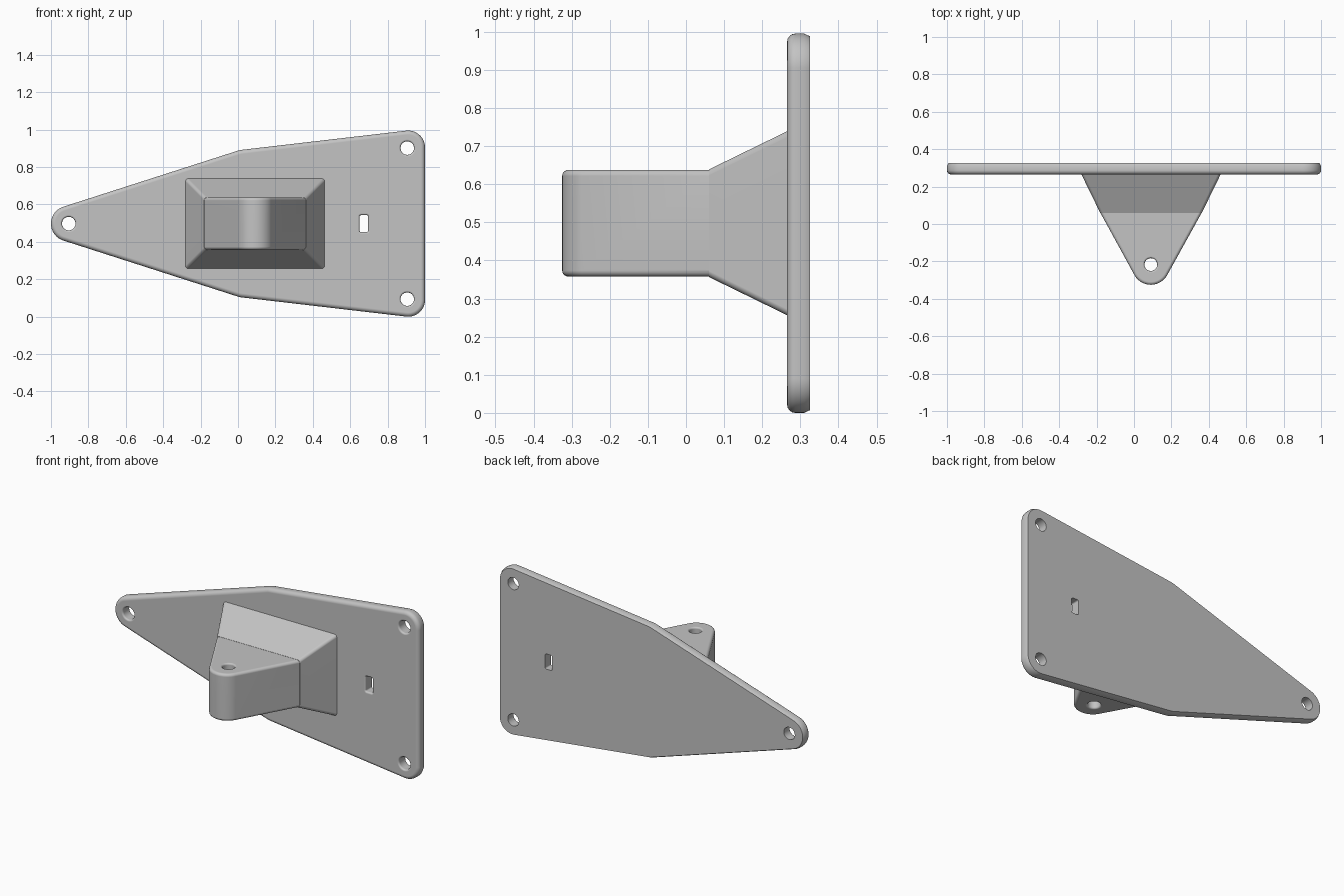
import bpy, bmesh, math
from mathutils import Vector
from mathutils.geometry import convex_hull_2d

cube = bpy.data.objects.get("Cube")
if cube:
    bpy.data.objects.remove(cube, do_unlink=True)

grey = bpy.data.materials.new("plain grey")
grey.use_nodes = True
grey.diffuse_color = (0.55, 0.55, 0.55, 1)
grey.node_tree.nodes["Principled BSDF"].inputs["Base Color"].default_value = grey.diffuse_color

MID = 0.4975               # height of the symmetry plane
FRONT, BACK = 0.265, 0.325  # plate faces


def hull(circles, n=48):
    """Counter-clockwise outline wrapped around circles (u, v, radius)."""
    pts = []
    for u, v, r in circles:
        for i in range(n if r else 1):
            a = math.tau * i / n
            pts.append(Vector((u + r * math.cos(a), v + r * math.sin(a))))
    out = [pts[i] for i in convex_hull_2d(pts)]
    area = sum(a.cross(b) for a, b in zip(out, out[1:] + out[:1]))
    return out if area > 0 else out[::-1]


def offset(outline, d):
    """Move an outline outwards by d with mitred corners."""
    res = []
    for i, p in enumerate(outline):
        a = (p - outline[i - 1]).normalized()
        b = (outline[(i + 1) % len(outline)] - p).normalized()
        na, nb = Vector((a.y, -a.x)), Vector((b.y, -b.x))
        res.append(p + (na + nb) * d / (1 + na.dot(nb)))
    return res


def fillet(w, direction, r, sign=-1, n=4):
    """Levels (offset, w) of a quarter round starting on the face at w."""
    steps = [math.pi / 2 * i / n for i in range(n + 1)]
    return [(sign * r * (1 - math.sin(t)), w + direction * r * (1 - math.cos(t))) for t in steps]


def loft(name, outline, levels, axis):
    """Stack offset copies of an outline along the y or z axis and cap them."""
    bm = bmesh.new()
    rings = []
    for d, w in levels:
        rings.append([bm.verts.new((p.x, w, p.y) if axis == "Y" else (p.x, p.y, w))
                      for p in offset(outline, d)])
    for lo, hi in zip(rings, rings[1:]):
        for i in range(len(lo)):
            bm.faces.new((lo[i - 1], lo[i], hi[i], hi[i - 1]))
    bm.faces.new(rings[0])
    bm.faces.new(rings[-1])
    bmesh.ops.recalc_face_normals(bm, faces=bm.faces)
    mesh = bpy.data.meshes.new(name)
    bm.to_mesh(mesh)
    bm.free()
    mesh.materials.append(grey)
    ob = bpy.data.objects.new(name, mesh)
    bpy.context.collection.objects.link(ob)
    return ob


def activate(ob):
    bpy.ops.object.select_all(action="DESELECT")
    ob.select_set(True)
    bpy.context.view_layer.objects.active = ob


def combine(ob, other, operation):
    mod = ob.modifiers.new("combine", "BOOLEAN")
    mod.operation, mod.object, mod.solver = operation, other, "EXACT"
    activate(ob)
    bpy.ops.object.modifier_apply(modifier=mod.name)
    bpy.data.objects.remove(other, do_unlink=True)


def finish(ob):
    activate(ob)
    bpy.ops.object.shade_smooth_by_angle(angle=math.radians(32))
    mod = ob.modifiers.new("clean shading", "WEIGHTED_NORMAL")
    mod.keep_sharp = True


# Mounting plate with rounded front rim and slightly eased back rim
plate_circles = [(-0.905, MID, 0.095)]
for s in (-1, 1):
    plate_circles += [(0.91, MID + s * 0.4075, 0.09), (0.03, MID + s * 0.295, 0.1)]
plate = loft("mounting_plate", hull(plate_circles),
             fillet(FRONT, 1, 0.022) + [(0, 0.31), (-0.007, BACK)], "Y")

# Screw holes and slot, each with a rounded front lip
openings = [hull([(x, MID + z, 0.036)]) for x, z in ((-0.905, 0), (0.905, 0.404), (0.905, -0.404))]
openings.append(hull([(0.673 + sx * 0.015, MID + sz * 0.037, 0.008)
                      for sx in (-1, 1) for sz in (-1, 1)], 16))
for outline in openings:
    lip = fillet(FRONT, 1, 0.01, 1)
    cutter = loft("opening_cutter", outline,
                  [(0.01, FRONT - 0.05)] + lip + [(0, BACK + 0.05)], "Y")
    combine(plate, cutter, "DIFFERENCE")
finish(plate)

# Flared base of the bracket, with softened slanted edges
base_outline = hull([(x, MID + z, 0) for x in (-0.281, 0.463) for z in (-0.241, 0.241)])
bracket = loft("bracket", base_outline, [(0.004, FRONT + 0.008), (-0.1, 0.06)], "Y")
bm = bmesh.new()
bm.from_mesh(bracket.data)
slanted = [e for e in bm.edges if abs(e.verts[0].co.y - e.verts[1].co.y) > 0.1]
bmesh.ops.bevel(bm, geom=slanted, offset=0.015, segments=3, profile=0.5, affect="EDGES")
bm.to_mesh(bracket.data)
bm.free()

# Tapered lug with rounded tip, and its vertical pin hole
low, high = MID - 0.14, MID + 0.14
lug_outline = hull([(0.09, -0.225, 0.1), (-0.18, 0.06, 0), (0.362, 0.06, 0),
                    (-0.17, 0.09, 0), (0.352, 0.09, 0)])
lug = loft("lug", lug_outline,
           fillet(low, 1, 0.016) + fillet(high, -1, 0.016)[::-1], "Z")
pin = loft("pin_cutter", hull([(0.09, -0.217, 0.034)]),
           [(0.01, low - 0.05)] + fillet(low, 1, 0.01, 1)
           + fillet(high, -1, 0.01, 1)[::-1] + [(0.01, high + 0.05)], "Z")
combine(lug, pin, "DIFFERENCE")
combine(bracket, lug, "UNION")
finish(bracket)
